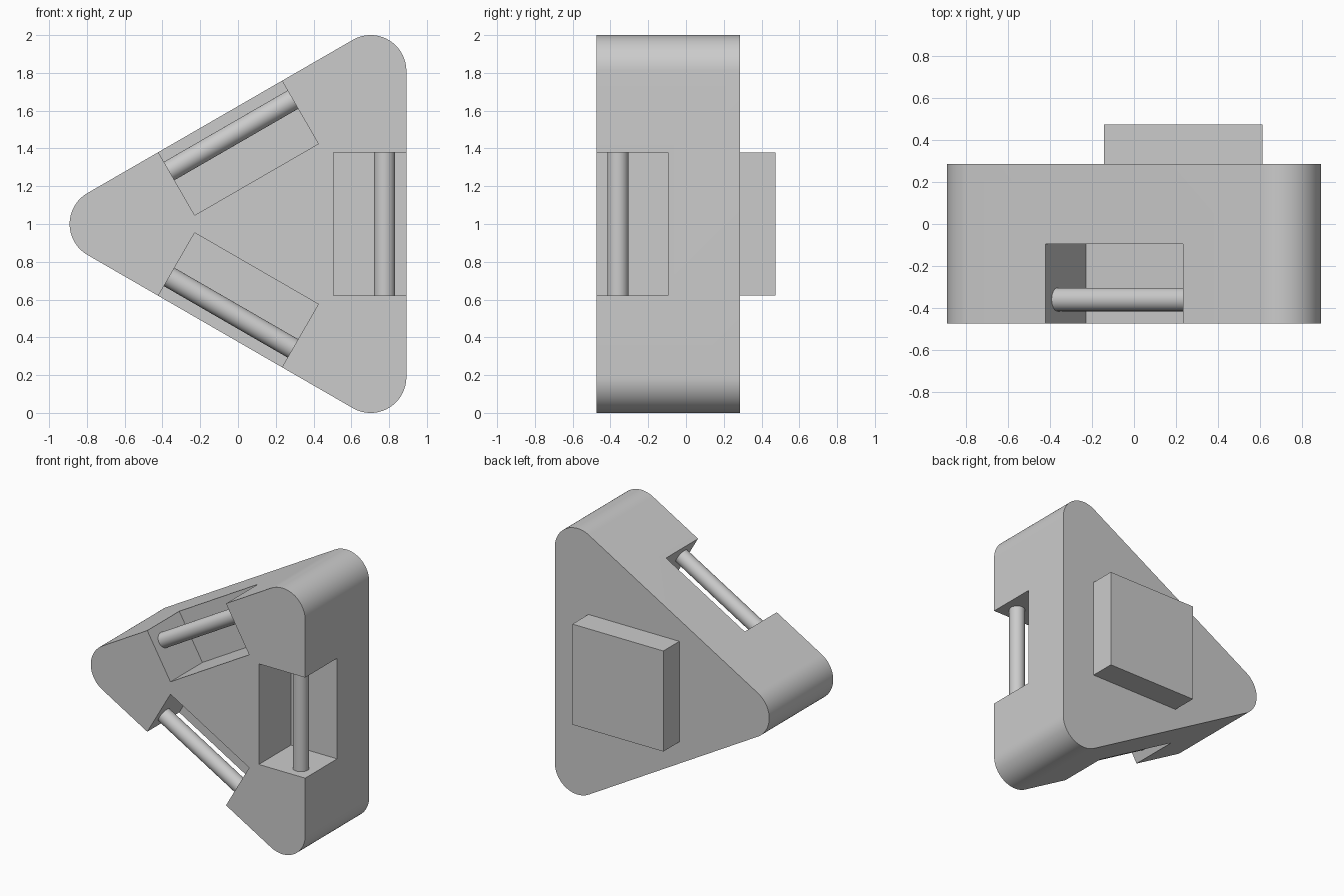
import bpy, bmesh
from math import cos, sin, radians
from mathutils import Matrix, Vector

if "Cube" in bpy.data.objects:
    bpy.data.objects.remove(bpy.data.objects["Cube"])

grey = bpy.data.materials.new("plain grey")
grey.use_nodes = True
grey.diffuse_color = (0.6, 0.6, 0.6, 1)
grey.node_tree.nodes["Principled BSDF"].inputs["Base Color"].default_value = (0.6, 0.6, 0.6, 1)

CENTRE = Vector((0.234, 0, 1))     # triangle centroid
FRONT, BACK = -0.475, 0.285
ROUND = 0.189                      # corner radius
REACH = 0.9365                     # centroid to corner arc centre
WIDTH = 0.756                      # notch and back plate size


def finish(name, bm, smooth=False):
    bmesh.ops.recalc_face_normals(bm, faces=bm.faces)
    mesh = bpy.data.meshes.new(name)
    bm.to_mesh(mesh)
    bm.free()
    mesh.materials.append(grey)
    obj = bpy.data.objects.new(name, mesh)
    bpy.context.collection.objects.link(obj)
    if smooth:
        smooth_edges(obj)
    return obj


def smooth_edges(obj):
    bpy.ops.object.select_all(action="DESELECT")
    obj.select_set(True)
    bpy.context.view_layer.objects.active = obj
    bpy.ops.object.shade_smooth_by_angle(angle=radians(30))


def box(name, low, high, turn=Matrix()):
    low, high = Vector(low), Vector(high)
    place = Matrix.Translation((low + high) / 2) @ Matrix.Diagonal((high - low).to_4d())
    bm = bmesh.new()
    bmesh.ops.create_cube(bm, size=1, matrix=turn @ place)
    return finish(name, bm)


# Rounded triangular body
bm = bmesh.new()
outline = []
for corner in (60, 180, 300):
    a = radians(corner)
    for i in range(25):
        b = radians(corner - 60 + 5 * i)
        outline.append(bm.verts.new((CENTRE.x + REACH * cos(a) + ROUND * cos(b), FRONT,
                                     CENTRE.z + REACH * sin(a) + ROUND * sin(b))))
face = bm.faces.new(outline)
extruded = bmesh.ops.extrude_face_region(bm, geom=[face])
bmesh.ops.translate(bm, vec=(0, BACK - FRONT, 0),
                    verts=[v for v in extruded["geom"] if isinstance(v, bmesh.types.BMVert)])
body = finish("triangular_body", bm)

# One notch and one rod on each side
for side, angle in (("left", 0), ("upper", 120), ("lower", 240)):
    turn = Matrix.Translation(CENTRE) @ Matrix.Rotation(-radians(angle), 4, "Y")
    cutter = box(side + "_notch_cutter", (0.272, FRONT - 0.1, -WIDTH / 2),
                 (0.8, -0.095, WIDTH / 2), turn)
    cutter.hide_render = True
    cut = body.modifiers.new("notch", "BOOLEAN")
    cut.operation = "DIFFERENCE"
    cut.solver = "EXACT"
    cut.object = cutter
    bpy.context.view_layer.objects.active = body
    bpy.ops.object.modifier_apply(modifier=cut.name)
    bpy.data.objects.remove(cutter)

    bm = bmesh.new()
    bmesh.ops.create_cone(bm, cap_ends=True, segments=48, radius1=0.056, radius2=0.056,
                          depth=WIDTH, matrix=turn @ Matrix.Translation((0.542, -0.36, 0)))
    finish(side + "_rod", bm, smooth=True)
smooth_edges(body)

# Square plate on the back
half = Vector((WIDTH / 2, 0, WIDTH / 2))
box("back_plate", CENTRE - half + Vector((0, BACK, 0)), CENTRE + half + Vector((0, 0.475, 0)))
